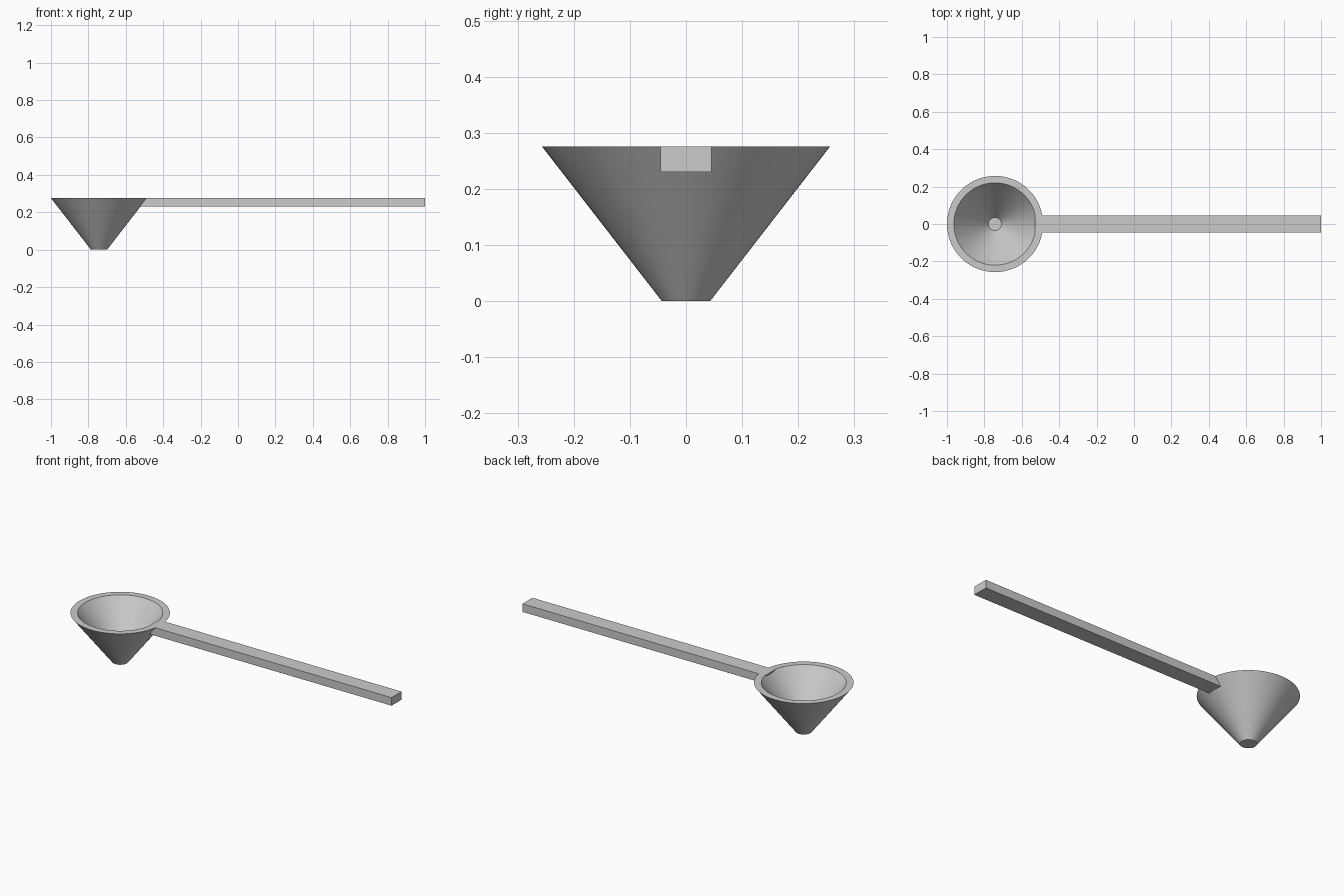
import bpy, bmesh, math
from mathutils import Matrix, Vector

cube = bpy.data.objects.get("Cube")
if cube:
    bpy.data.objects.remove(cube, do_unlink=True)

GREY = (0.6, 0.6, 0.6, 1)
mat = bpy.data.materials.new("plain grey")
mat.use_nodes = True
mat.diffuse_color = GREY
mat.node_tree.nodes["Principled BSDF"].inputs["Base Color"].default_value = GREY

CENTRE_X, HEIGHT = -0.743, 0.276


def add_object(name, bm):
    bmesh.ops.recalc_face_normals(bm, faces=bm.faces)
    mesh = bpy.data.meshes.new(name)
    bm.to_mesh(mesh)
    bm.free()
    mesh.materials.append(mat)
    obj = bpy.data.objects.new(name, mesh)
    bpy.context.collection.objects.link(obj)
    return obj


# Conical bowl: closed wall profile (radius, height) spun round the axis
profile = [(0, 0), (0.043, 0), (0.257, HEIGHT), (0.22, HEIGHT), (0.035, 0.036), (0, 0.036)]
bm = bmesh.new()
verts = [bm.verts.new((r, 0, z)) for r, z in profile]
edges = [bm.edges.new(pair) for pair in zip(verts, verts[1:])]
bmesh.ops.spin(bm, geom=verts + edges, cent=(0, 0, 0), axis=(0, 0, 1),
               angle=math.tau, steps=96, use_duplicate=False)
bmesh.ops.remove_doubles(bm, verts=bm.verts, dist=0.0001)
bowl = add_object("bowl", bm)
bowl.location.x = CENTRE_X
bpy.ops.object.select_all(action="DESELECT")
bowl.select_set(True)
bpy.context.view_layer.objects.active = bowl
bpy.ops.object.shade_smooth_by_angle(angle=math.radians(30))

# Straight square-edged handle, its inner end just reaching through the rim
start, end, width, depth = -0.53, 1.0, 0.09, 0.046
bm = bmesh.new()
bmesh.ops.create_cube(bm, size=1, matrix=Matrix.LocRotScale(
    Vector(((start + end) / 2, 0, HEIGHT - depth / 2)), None,
    Vector((end - start, width, depth))))
add_object("handle", bm)
